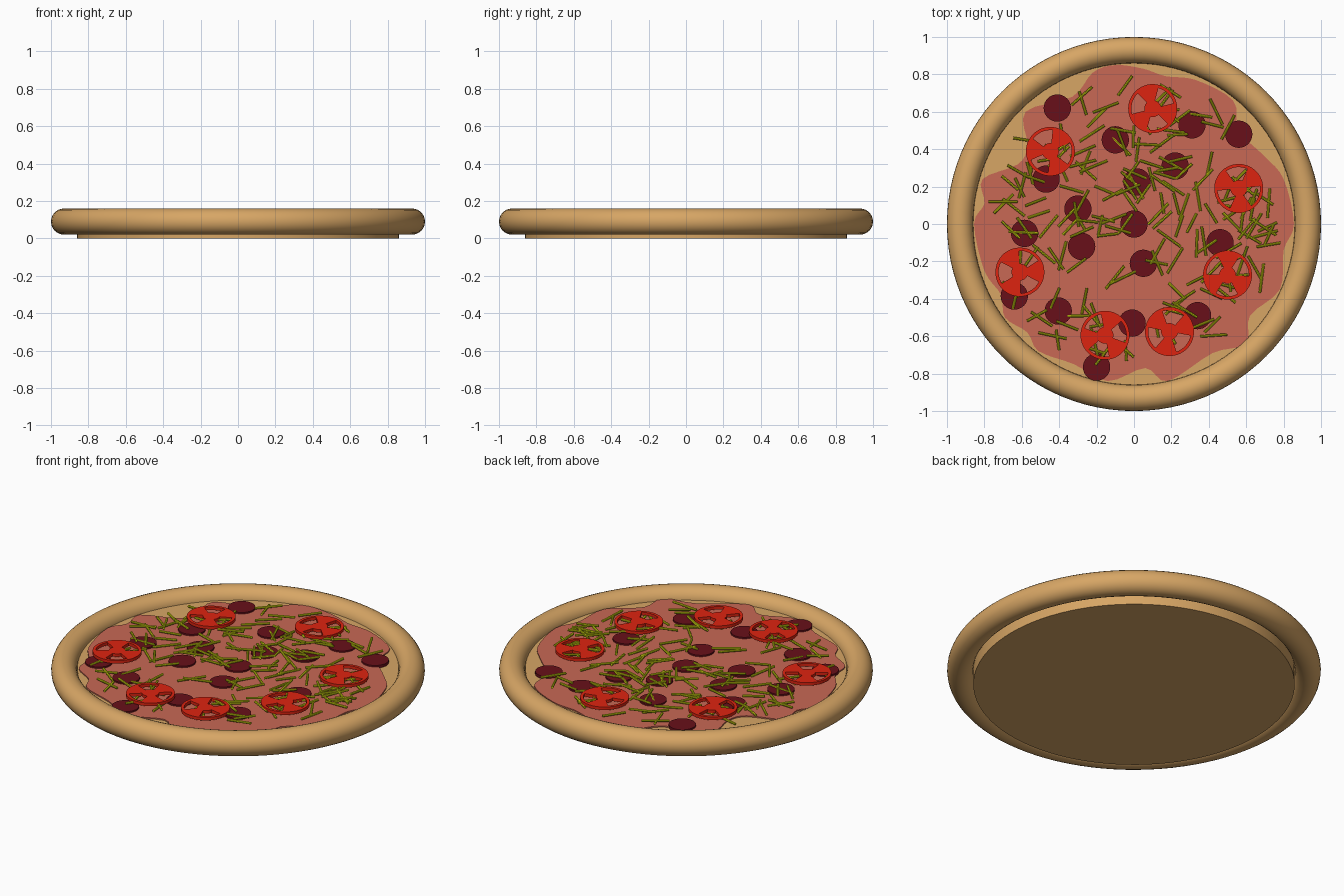
import bpy, bmesh, math, random
from mathutils import Matrix, Vector

if "Cube" in bpy.data.objects:
    bpy.data.objects.remove(bpy.data.objects["Cube"])

random.seed(7)


def material(name, r, g, b):
    m = bpy.data.materials.new(name)
    m.diffuse_color = (r, g, b, 1)
    m.use_nodes = True
    m.node_tree.nodes["Principled BSDF"].inputs["Base Color"].default_value = m.diffuse_color
    return m


def add_object(name, bm, mat, smooth=True):
    bmesh.ops.recalc_face_normals(bm, faces=bm.faces[:])
    me = bpy.data.meshes.new(name)
    bm.to_mesh(me)
    bm.free()
    me.materials.append(mat)
    ob = bpy.data.objects.new(name, me)
    bpy.context.collection.objects.link(ob)
    if smooth:
        bpy.ops.object.select_all(action='DESELECT')
        ob.select_set(True)
        bpy.context.view_layer.objects.active = ob
        bpy.ops.object.shade_smooth_by_angle(angle=math.radians(40))
    return ob


def disc(bm, x, y, z0, z1, r, n):
    bmesh.ops.create_cone(bm, cap_ends=True, segments=n, radius1=r, radius2=r, depth=z1 - z0,
                          matrix=Matrix.Translation((x, y, (z0 + z1) / 2)))


def thicken(bm, h):
    ext = bmesh.ops.extrude_face_region(bm, geom=bm.faces[:], use_keep_orig=True)
    verts = [v for v in ext['geom'] if isinstance(v, bmesh.types.BMVert)]
    bmesh.ops.translate(bm, verts=verts, vec=(0, 0, h))


dough = material("dough", 0.68, 0.38, 0.13)
sauce_red = material("sauce_red", 0.58, 0.14, 0.09)
salami_red = material("salami_red", 0.14, 0.005, 0.01)
tomato_red = material("tomato_red", 0.73, 0.017, 0.005)
cheese_yellow = material("cheese_yellow", 0.58, 0.61, 0.005)

# Dough base
bm = bmesh.new()
disc(bm, 0, 0, 0, 0.10, 0.86, 96)
add_object("base", bm, dough)

# Rounded crust ring
bpy.ops.mesh.primitive_torus_add(major_radius=0.93, minor_radius=0.07, major_segments=96,
                                 minor_segments=24, location=(0, 0, 0.09))
crust = bpy.context.object
crust.name = "crust"
crust.data.materials.append(dough)
bpy.ops.object.shade_smooth_by_angle(angle=math.radians(40))

# Sauce with a wavy outline
outline = [(-.10, .85), (.05, .83), (.17, .79), (.33, .77), (.53, .66), (.56, .5), (.70, .36),
           (.80, .24), (.855, 0), (.80, -.14), (.78, -.35), (.62, -.49), (.60, -.64), (.42, -.69),
           (.18, -.84), (.06, -.77), (-.14, -.84), (-.32, -.75), (-.51, -.68), (-.57, -.58),
           (-.69, -.50), (-.71, -.38), (-.80, -.25), (-.855, 0), (-.80, .11), (-.81, .24),
           (-.62, .32), (-.57, .42), (-.58, .60), (-.33, .68), (-.22, .81)]
pts = [Vector(p) for p in outline]
bm = bmesh.new()
ring = []
for i in range(len(pts)):
    a, b, c, d = (pts[(i + k) % len(pts)] for k in (-1, 0, 1, 2))
    for t in (0, 0.25, 0.5, 0.75):
        p = 0.5 * (2 * b + (c - a) * t + (2 * a - 5 * b + 4 * c - d) * t ** 2
                   + (3 * b - a - 3 * c + d) * t ** 3)
        ring.append(bm.verts.new((p.x, p.y, 0.095)))
bm.faces.new(ring)
thicken(bm, 0.012)
add_object("sauce", bm, sauce_red, smooth=False)

# Salami slices
salami = [(-.41, .62), (.56, .48), (.31, .53), (-.10, .45), (.22, .31), (.015, .225), (-.47, .24),
          (-.30, .08), (0, 0), (-.28, -.12), (.05, -.21), (.46, -.10), (-.585, -.05),
          (-.64, -.385), (-.405, -.465), (-.01, -.53), (.34, -.49), (-.20, -.765)]
bm = bmesh.new()
for x, y in salami:
    disc(bm, x, y, 0.099, 0.116, 0.073, 32)
add_object("salami_slices", bm, salami_red)

# Tomato slices: hub, three fleshy wedges and a skin ring
def tomato_slice(name, x, y, turn):
    bm = bmesh.new()
    n = 48
    rows = [[bm.verts.new((r * math.cos(2 * math.pi * i / n), r * math.sin(2 * math.pi * i / n), 0))
             for i in range(n)] for r in (0.045, 0.114, 0.131)]
    bm.faces.new(rows[0])
    for i in range(n):
        j = (i + 1) % n
        bm.faces.new((rows[1][i], rows[2][i], rows[2][j], rows[1][j]))
        if i % 16 < 8:
            bm.faces.new((rows[0][i], rows[1][i], rows[1][j], rows[0][j]))
    thicken(bm, 0.018)
    ob = add_object(name, bm, tomato_red)
    ob.location = (x, y, 0.122)
    ob.rotation_euler.z = turn


tomatoes = [(.10, .617), (.56, .19), (.50, -.273), (.19, -.575),
            (-.155, -.595), (-.61, -.257), (-.447, .388)]
for i, (x, y) in enumerate(tomatoes):
    tomato_slice(f"tomato_slice_{i + 1}", x, y, 1.3 + i * 0.9)

# Scattered strands of grated cheese
bm = bmesh.new()
for i in range(180):
    r, a = 0.75 * math.sqrt(random.random()), random.uniform(0, 2 * math.pi)
    place = (Matrix.Translation((r * math.cos(a), r * math.sin(a), random.uniform(0.115, 0.128)))
             @ Matrix.Rotation(random.uniform(0, math.pi), 4, 'Z')
             @ Matrix.Rotation(random.uniform(-0.1, 0.1), 4, 'Y')
             @ Matrix.Rotation(math.pi / 2, 4, 'Y'))
    bmesh.ops.create_cone(bm, cap_ends=True, segments=8, radius1=0.007, radius2=0.007,
                          depth=random.uniform(0.11, 0.16), matrix=place)
add_object("grated_cheese", bm, cheese_yellow)
